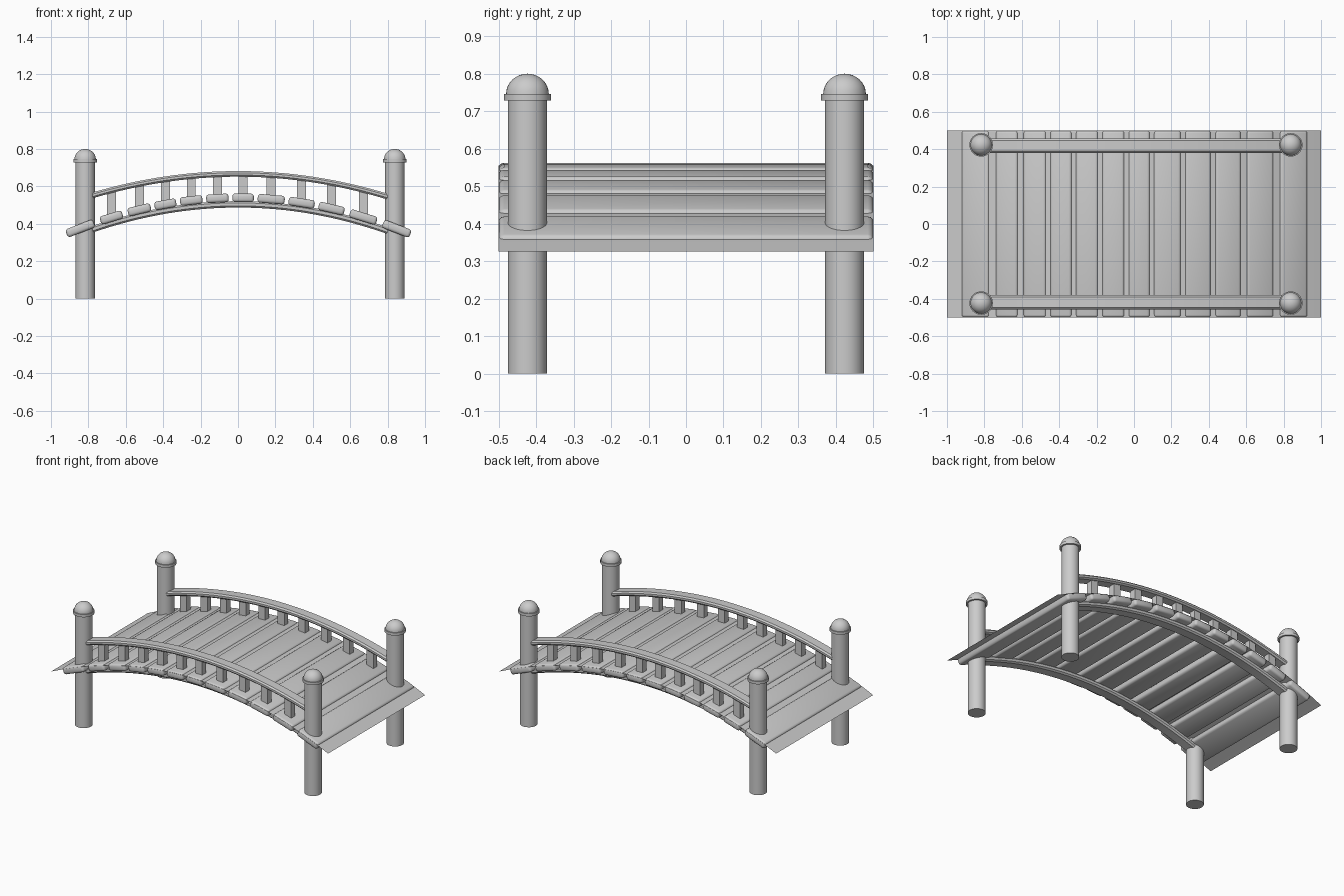
import bpy, bmesh, math
from mathutils import Matrix

if "Cube" in bpy.data.objects:
    bpy.data.objects.remove(bpy.data.objects["Cube"])


def finish(name, bm, angle=40):
    me = bpy.data.meshes.new(name)
    bmesh.ops.recalc_face_normals(bm, faces=bm.faces)
    bm.to_mesh(me)
    bm.free()
    ob = bpy.data.objects.new(name, me)
    bpy.context.collection.objects.link(ob)
    bpy.ops.object.select_all(action='DESELECT')
    ob.select_set(True)
    bpy.context.view_layer.objects.active = ob
    bpy.ops.object.shade_smooth_by_angle(angle=math.radians(angle))
    return ob


def box(name, loc, size, tilt=0.0, bevel=0.0):
    bm = bmesh.new()
    bmesh.ops.create_cube(bm, size=1)
    bmesh.ops.scale(bm, vec=size, verts=bm.verts)
    if bevel:
        bmesh.ops.bevel(bm, geom=bm.edges[:], offset=bevel, segments=3,
                        profile=0.5, affect='EDGES')
    bmesh.ops.transform(bm, matrix=Matrix.Translation(loc) @ Matrix.Rotation(tilt, 4, 'Y'),
                        verts=bm.verts)
    return finish(name, bm)


def lathe(name, x, y, profile, steps=32):
    bm = bmesh.new()
    vs = [bm.verts.new((r, 0, z)) for r, z in profile]
    es = [bm.edges.new(p) for p in zip(vs, vs[1:])]
    bmesh.ops.spin(bm, geom=vs + es, cent=(0, 0, 0), axis=(0, 0, 1),
                   angle=2 * math.pi, steps=steps)
    bmesh.ops.remove_doubles(bm, verts=bm.verts, dist=1e-5)
    bmesh.ops.translate(bm, vec=(x, y, 0), verts=bm.verts)
    return finish(name, bm)


def arched_rail(name, x0, x1, y, top, k, section, n=32):
    # sweep a (y, z) section along the arch z = top - k x^2
    bm = bmesh.new()
    rings = []
    for i in range(n + 1):
        x = x0 + (x1 - x0) * i / n
        a = math.atan(2 * k * x)
        rings.append([bm.verts.new((x + v * math.sin(a), y + u,
                                    top - k * x * x + v * math.cos(a)))
                      for u, v in section])
    m = len(section)
    for a, b in zip(rings, rings[1:]):
        for j in range(m):
            bm.faces.new((a[j], a[(j + 1) % m], b[(j + 1) % m], b[j]))
    bm.faces.new(rings[0])
    bm.faces.new(rings[-1])
    return finish(name, bm, 30)


def rail_section(w, h, c):
    return [(-w, -h + c), (-w + c, -h), (w - c, -h), (w, -h + c),
            (w, h - c), (w - c, h), (-w + c, h), (-w, h - c)]


K = 0.23
def deck_z(x):
    return 0.555 - K * x * x


# Thin arched deck sheet
bm = bmesh.new()
rows = []
for i in range(33):
    x = -1 + i / 16
    rows.append([bm.verts.new((x, y, deck_z(x))) for y in (-0.5, 0.5)])
for a, b in zip(rows, rows[1:]):
    bm.faces.new((a[0], b[0], b[1], a[1]))
finish("deck_sheet", bm)

# Planks following the arch, with balusters on all but the end ones
starts = [-.922, -.738, -.59, -.447, -.31, -.17, -.03, .105, .27, .43, .595, .77]
ends = [-.765, -.615, -.465, -.33, -.19, -.05, .085, .25, .41, .57, .745, .927]
PY = 0.423
for i, (a, b) in enumerate(zip(starts, ends)):
    x, w = (a + b) / 2, b - a
    box(f"plank_{i + 1}", (x, 0, deck_z(x) - 0.016), (w, 1.0, 0.046),
        math.atan(2 * K * x), 0.015)
    if 0 < i < 11:
        lo, hi = deck_z(x) - 0.01, 0.667 - 0.19 * x * x
        for side, s in (("front", -1), ("back", 1)):
            box(f"{side}_baluster_{i}", (x, s * PY, (lo + hi) / 2), (0.048, 0.04, hi - lo))

# Posts with collar and dome, handrails, stringers
dome = [(0.057 * math.cos(t * math.pi / 16), 0.746 + 0.054 * math.sin(t * math.pi / 16))
        for t in range(8)] + [(0, 0.80)]
post = [(0, 0), (0.052, 0), (0.052, 0.728), (0.063, 0.728), (0.063, 0.746)] + dome
for side, s in (("front", -1), ("back", 1)):
    lathe(f"{side}_left_post", -0.817, s * PY, post)
    lathe(f"{side}_right_post", 0.838, s * PY, post)
    arched_rail(f"{side}_handrail", -0.785, 0.805, s * PY * 0.99, 0.667, 0.19,
                rail_section(0.038, 0.015, 0.009))
    arched_rail(f"{side}_stringer", -0.785, 0.805, s * PY * 0.99, 0.504, 0.22,
                rail_section(0.038, 0.017, 0.009))
